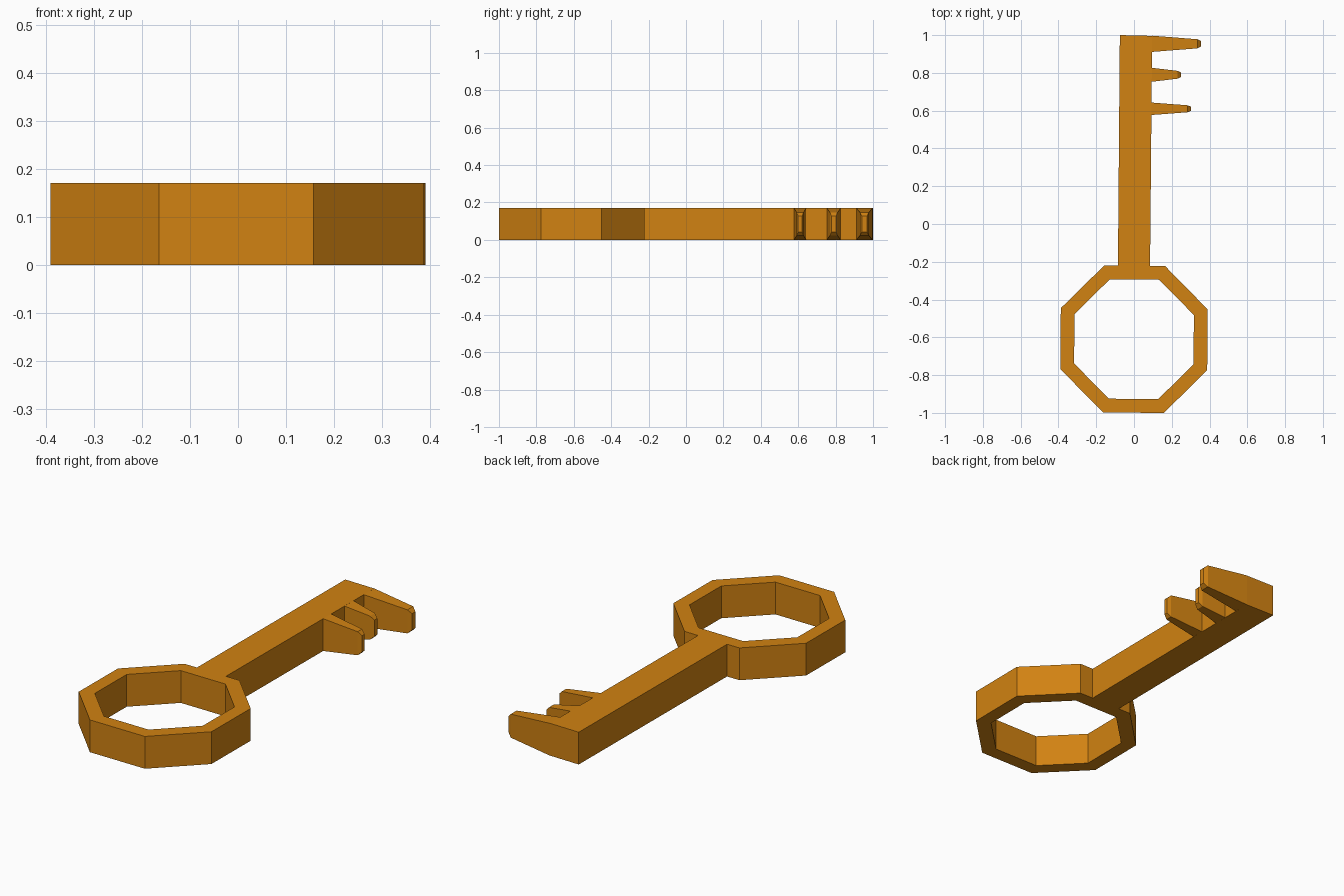
import bpy, bmesh
from math import sin, cos, pi, radians

cube = bpy.data.objects.get("Cube")
if cube:
    bpy.data.objects.remove(cube, do_unlink=True)

HEIGHT = 0.17
TILT = radians(-0.5)

brass = bpy.data.materials.new("brass")
brass.use_nodes = True
colour = (0.64, 0.225, 0.006, 1)
brass.diffuse_color = colour
brass.node_tree.nodes["Principled BSDF"].inputs["Base Color"].default_value = colour


def loft(name, loops, closed=False):
    """Skin a series of equal-sized vertex loops, capped or joined end to end."""
    bm = bmesh.new()
    rings = [[bm.verts.new(p) for p in loop] for loop in loops]
    pairs = list(zip(rings, rings[1:]))
    if closed:
        pairs.append((rings[-1], rings[0]))
    else:
        bm.faces.new(rings[0])
        bm.faces.new(rings[-1])
    for a, b in pairs:
        n = len(a)
        for i in range(n):
            j = (i + 1) % n
            bm.faces.new((a[i], a[j], b[j], b[i]))
    bmesh.ops.recalc_face_normals(bm, faces=bm.faces)
    mesh = bpy.data.meshes.new(name)
    bm.to_mesh(mesh)
    bm.free()
    mesh.materials.append(brass)
    obj = bpy.data.objects.new(name, mesh)
    bpy.context.collection.objects.link(obj)
    return obj


# Octagonal bow: a rectangular section carried round eight corners
OUTER, INNER = 0.421, 0.342
section = ((OUTER, 0), (OUTER, HEIGHT), (INNER, HEIGHT), (INNER, 0))
corners = [pi / 8 + k * pi / 4 + TILT for k in range(8)]
loft("bow_ring",
     [[(r * cos(a), -0.61 + r * sin(a), z) for r, z in section] for a in corners],
     closed=True)

# Straight shaft, leaning very slightly
outline = [(-0.085, -0.222), (0.085, -0.224), (0.096, 0.996), (-0.075, 1.0)]
loft("shaft", [[(x, y, z) for x, y in outline] for z in (0, HEIGHT)])


# Tapered teeth with a chamfered tip
def tooth(name, y, width, tip_x, root_x):
    stations = ((root_x, 1.0, 0), (tip_x - 0.02, 0.56, 0.023), (tip_x, 0.32, 0.042))
    loops = []
    for x, taper, inset in stations:
        h = width * taper / 2
        low, high = inset, HEIGHT - inset
        loops.append([(x, y - h, low), (x, y + h, low), (x, y + h, high), (x, y - h, high)])
    loft(name, loops)


tooth("end_tooth", 0.954, 0.086, 0.356, 0.094)
tooth("middle_tooth", 0.79, 0.074, 0.25, 0.093)
tooth("inner_tooth", 0.61, 0.066, 0.303, 0.091)
